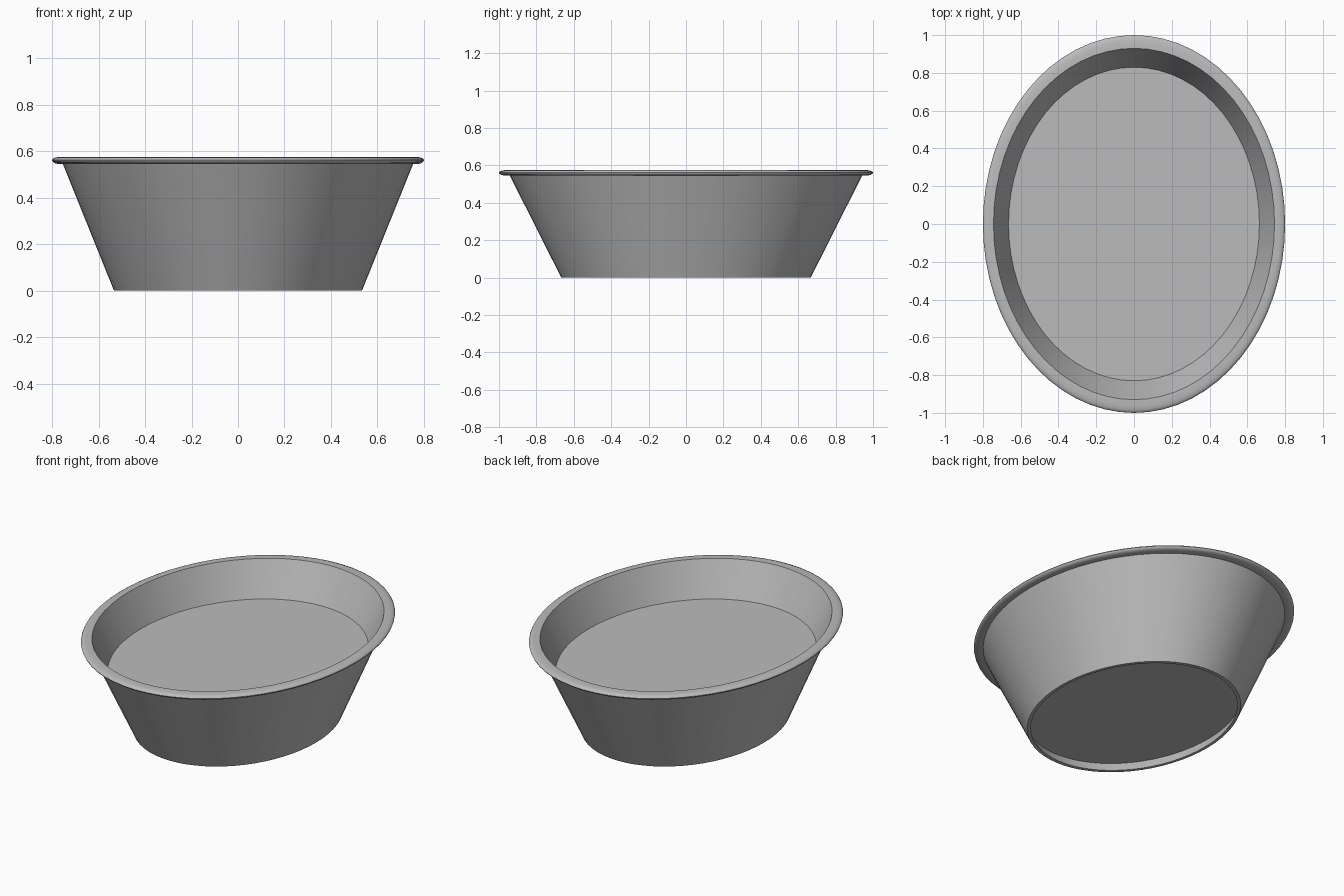
import bpy
import bmesh
import math

SEGMENTS = 64
WIDTH_RATIO = 0.8  # oval: x radius relative to y radius

cube = bpy.data.objects.get("Cube")
if cube:
    bpy.data.objects.remove(cube, do_unlink=True)

grey = bpy.data.materials.new("plain_grey")
grey.use_nodes = True
colour = (0.5, 0.5, 0.5, 1)
grey.diffuse_color = colour
grey.node_tree.nodes["Principled BSDF"].inputs["Base Color"].default_value = colour


def oval_ring(bm, radius, z):
    """One oval loop of vertices."""
    ring = []
    for i in range(SEGMENTS):
        a = math.tau * i / SEGMENTS
        ring.append(bm.verts.new((WIDTH_RATIO * radius * math.cos(a), radius * math.sin(a), z)))
    return ring


def oval_lathe(name, profile):
    """Sweep a (radius, z) profile round an oval and cap both ends."""
    bm = bmesh.new()
    rings = [oval_ring(bm, r, z) for r, z in profile]
    for low, high in zip(rings, rings[1:]):
        for i in range(SEGMENTS):
            j = (i + 1) % SEGMENTS
            bm.faces.new((low[i], low[j], high[j], high[i]))
    bm.faces.new(rings[0][::-1])
    bm.faces.new(rings[-1])
    bmesh.ops.recalc_face_normals(bm, faces=bm.faces)
    mesh = bpy.data.meshes.new(name)
    bm.to_mesh(mesh)
    bm.free()
    mesh.materials.append(grey)
    obj = bpy.data.objects.new(name, mesh)
    bpy.context.collection.objects.link(obj)
    bpy.ops.object.select_all(action="DESELECT")
    obj.select_set(True)
    bpy.context.view_layer.objects.active = obj
    bpy.ops.object.shade_smooth_by_angle(angle=math.radians(35))
    return obj


# Rounded lip, from the underside round to the top
lip = [(0.97, 0.545), (0.988, 0.549), (0.998, 0.556), (1.0, 0.561),
       (0.996, 0.567), (0.985, 0.572), (0.965, 0.575)]

# Recessed base, foot ring, sloping wall, lip, inner wall and raised floor
oval_lathe("oval_tub", [
    (0.675, 0.06), (0.645, 0), (0.667, 0), (0.942, 0.545),
    *lip,
    (0.93, 0.575), (0.83, 0.37),
])
